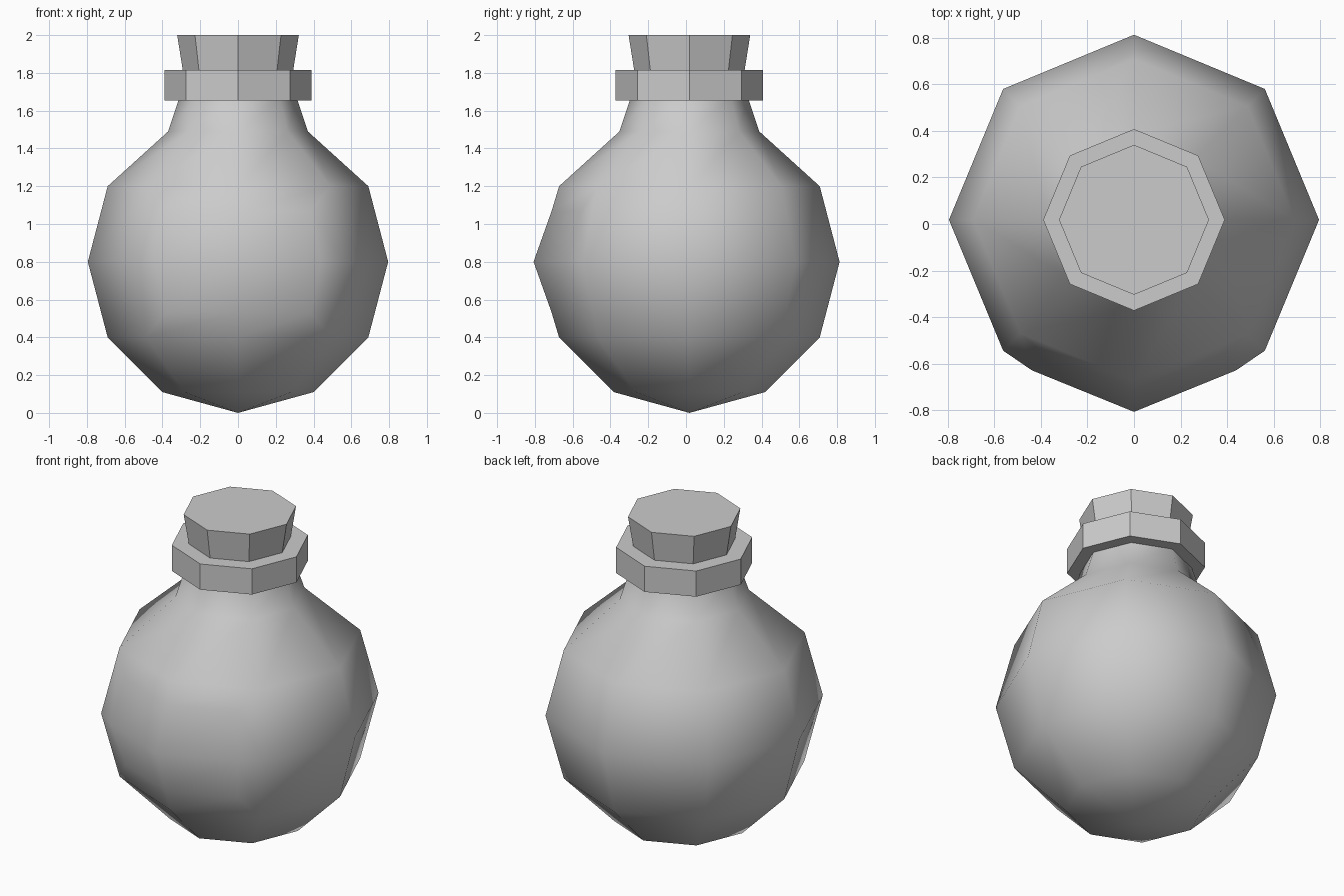
import bpy
import bmesh
from math import cos, sin, pi, radians

cube = bpy.data.objects.get("Cube")
if cube:
    bpy.data.objects.remove(cube, do_unlink=True)

SIDES = 8
AXIS_Y = 0.018

grey = bpy.data.materials.new("plain grey")
grey.use_nodes = True
grey.diffuse_color = (0.6, 0.6, 0.6, 1)
grey.node_tree.nodes["Principled BSDF"].inputs["Base Color"].default_value = (0.6, 0.6, 0.6, 1)


def lathe(profile):
    """Eight-sided turned solid from (radius, height) points, bottom to top."""
    bm = bmesh.new()
    rings = []
    for r, z in profile:
        angles = [2 * pi * i / SIDES for i in range(SIDES)]
        rings.append([bm.verts.new((r * cos(a), AXIS_Y + r * sin(a), z)) for a in angles])
    for low, high in zip(rings, rings[1:]):
        for i in range(SIDES):
            j = (i + 1) % SIDES
            bm.faces.new((low[i], low[j], high[j], high[i]))
    bm.faces.new(rings[-1])
    if profile[0][0] > 0:
        bm.faces.new(rings[0][::-1])
    bmesh.ops.remove_doubles(bm, verts=bm.verts[:], dist=0.0001)
    bmesh.ops.recalc_face_normals(bm, faces=bm.faces[:])
    return bm


def finish(bm, name, smooth):
    mesh = bpy.data.meshes.new(name)
    for f in bm.faces:
        f.smooth = smooth
    bm.to_mesh(mesh)
    bm.free()
    mesh.materials.append(grey)
    obj = bpy.data.objects.new(name, mesh)
    bpy.context.collection.objects.link(obj)
    return obj


# Round flask with its neck running up inside the collar
flask = lathe([(0, 0), (0.4, 0.11), (0.69, 0.4), (0.795, 0.8),
               (0.69, 1.2), (0.37, 1.49), (0.31, 1.67)])

# Slightly raised front panel around the foremost corner
apex = min(flask.verts, key=lambda v: v.co.y)
panel = list(apex.link_faces)
bmesh.ops.inset_region(flask, faces=panel, thickness=0.135, depth=0, use_even_offset=True)
for v in {v for f in panel for v in f.verts}:
    v.co.y -= 0.03 if abs(v.co.z - 0.8) < 0.05 else 0.01

body = finish(flask, "flask_body", True)
bpy.ops.object.select_all(action="DESELECT")
body.select_set(True)
bpy.context.view_layer.objects.active = body
bpy.ops.object.shade_smooth_by_angle(angle=radians(60))

# Flat collar around the neck and flared stopper
finish(lathe([(0.39, 1.655), (0.39, 1.815)]), "neck_collar", False)
finish(lathe([(0.29, 1.8), (0.322, 2.0)]), "stopper", False)
